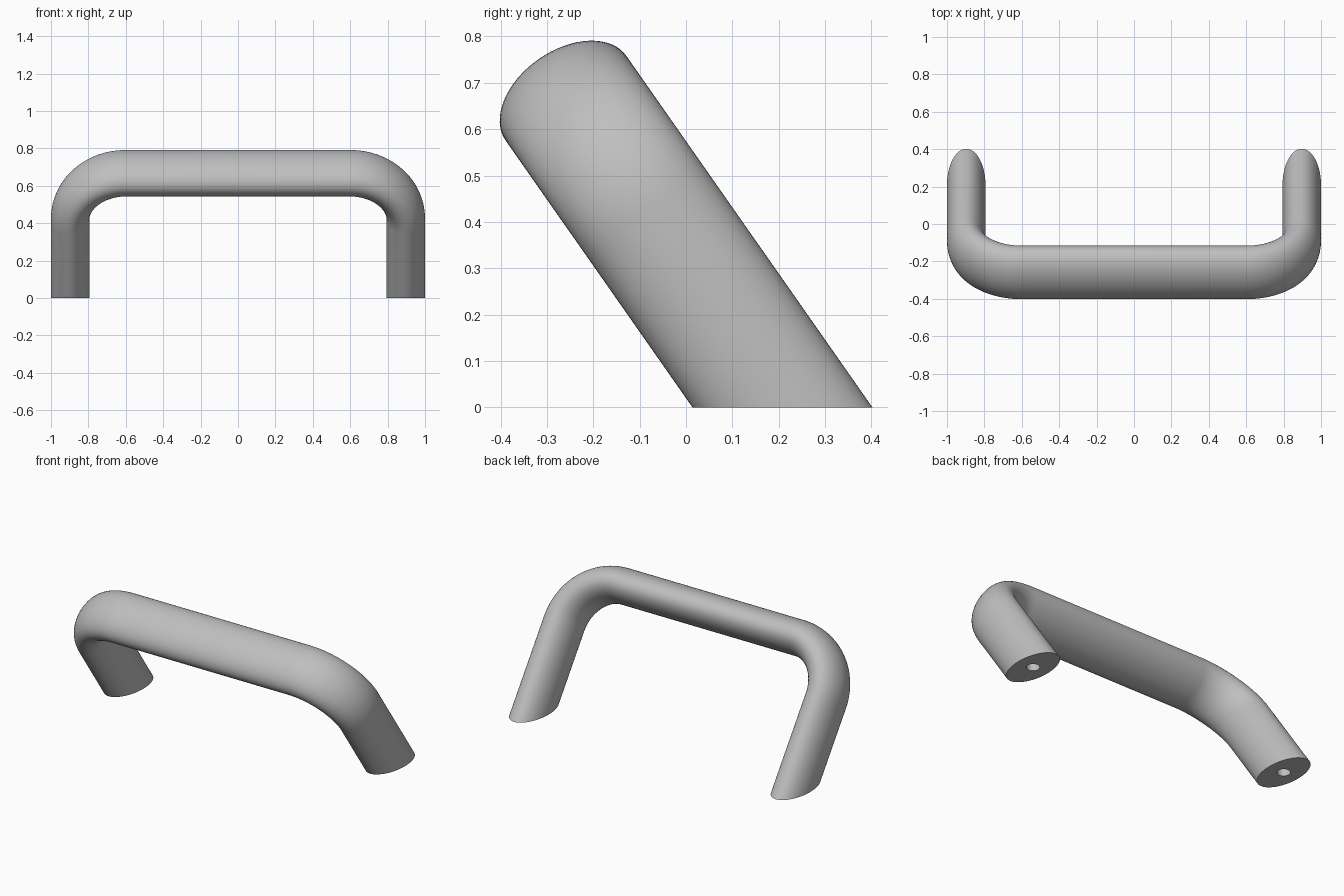
import bpy, bmesh, math
from mathutils import Vector

if "Cube" in bpy.data.objects:
    bpy.data.objects.remove(bpy.data.objects["Cube"])

TILT = math.radians(35)
LEAN = Vector((0, -math.sin(TILT), math.cos(TILT)))   # direction the legs rise
DEPTH = Vector((0, math.cos(TILT), math.sin(TILT)))   # across the handle's plane
SIDE = Vector((1, 0, 0))
RA, RB = 0.103, 0.159          # oval section: in-plane and across-plane radii
LEG_X, BEND = 0.897, 0.297     # leg axis offset and bend radius
FOOT_Y, RISE = 0.208, 0.814    # leg axis at the floor, slanted leg length
HOLE_R, HOLE_D = 0.037, 0.16   # screw holes
SEG, BEND_STEPS = 64, 24
ANG = [2 * math.pi * i / SEG for i in range(SEG)]


def oval(x, v, out):
    """Section ring at plane position (x, v) with in-plane outward direction."""
    c = Vector((x, FOOT_Y, 0)) + LEAN * v
    return [c + out * (RA * math.cos(a)) + DEPTH * (RB * math.sin(a)) for a in ANG]


def foot(s):
    """Section slid along the leg onto the floor."""
    ring = oval(s * LEG_X, 0, SIDE * s)
    return [p - LEAN * (p.z / LEAN.z) for p in ring]


def hole(s, z):
    return [Vector((s * LEG_X + s * HOLE_R * math.cos(a),
                    FOOT_Y + HOLE_R * math.sin(a), z)) for a in ANG]


def leg_and_bend(s):
    """Rings from the blind end of the screw hole, round the foot, up to the bar."""
    rings = [hole(s, HOLE_D), hole(s, 0), foot(s)]
    for k in range(BEND_STEPS + 1):
        t = math.pi / 2 * k / BEND_STEPS
        out = SIDE * (s * math.cos(t)) + LEAN * math.sin(t)
        rings.append(oval(s * (LEG_X - BEND + BEND * math.cos(t)),
                          RISE - BEND + BEND * math.sin(t), out))
    return rings


# Whole handle as one skin through the rings
rings = leg_and_bend(-1) + leg_and_bend(1)[::-1]
bm = bmesh.new()
loops = [[bm.verts.new(p) for p in r] for r in rings]
for a, b in zip(loops, loops[1:]):
    for i in range(SEG):
        j = (i + 1) % SEG
        bm.faces.new((a[i], a[j], b[j], b[i]))
bm.faces.new(loops[0])
bm.faces.new(loops[-1])
bmesh.ops.recalc_face_normals(bm, faces=bm.faces)

mesh = bpy.data.meshes.new("pull_handle")
bm.to_mesh(mesh)
bm.free()
handle = bpy.data.objects.new("pull_handle", mesh)
bpy.context.collection.objects.link(handle)

# Plain grey
grey = bpy.data.materials.new("grey")
grey.diffuse_color = (0.52, 0.52, 0.52, 1)
grey.use_nodes = True
grey.node_tree.nodes["Principled BSDF"].inputs["Base Color"].default_value = grey.diffuse_color
mesh.materials.append(grey)

bpy.context.view_layer.objects.active = handle
handle.select_set(True)
bpy.ops.object.shade_smooth_by_angle(angle=math.radians(30))
